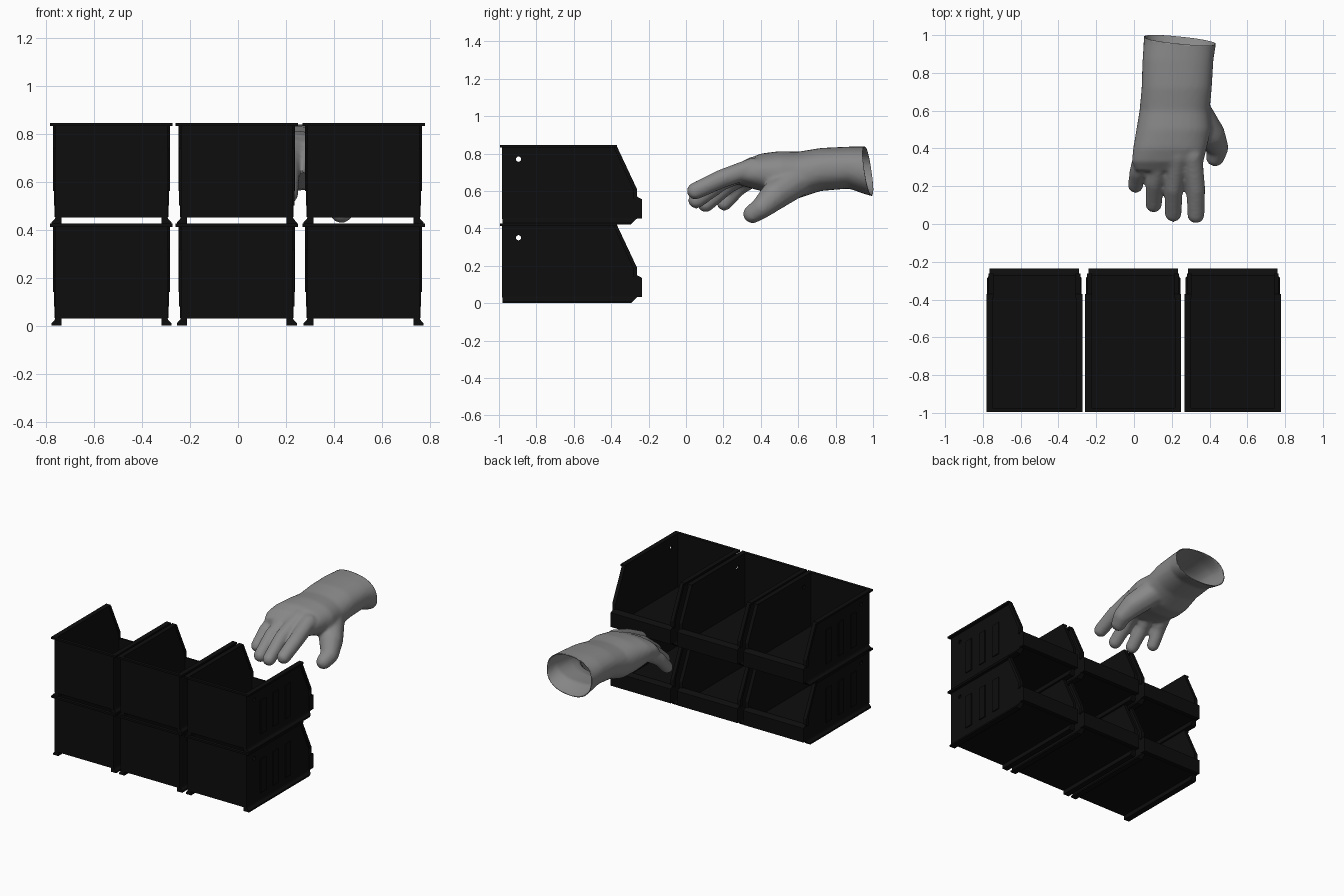
import bpy, bmesh, math
from mathutils import Vector, Matrix

cube = bpy.data.objects.get("Cube")
if cube:
    bpy.data.objects.remove(cube, do_unlink=True)


def material(name, value):
    mat = bpy.data.materials.new(name)
    mat.use_nodes = True
    colour = (value, value, value, 1)
    mat.diffuse_color = colour
    mat.node_tree.nodes["Principled BSDF"].inputs["Base Color"].default_value = colour
    return mat


black = material("black plastic", 0.004)
grey = material("grey glove", 0.25)


def add_object(name, mesh, mat, location=(0, 0, 0)):
    ob = bpy.data.objects.new(name, mesh)
    ob.location = location
    if not mesh.materials:
        mesh.materials.append(mat)
    bpy.context.collection.objects.link(ob)
    return ob


def prism(bm, outline, x0, x1, hole=None):
    """Extrude a (y, z) outline from x0 to x1, with an optional second loop as a hole."""
    edges = []
    for loop in [outline] + ([hole] if hole else []):
        vs = [bm.verts.new((x0, y, z)) for y, z in loop]
        edges += [bm.edges.new((a, b)) for a, b in zip(vs, vs[1:] + vs[:1])]
    if hole:
        filled = bmesh.ops.triangle_fill(bm, edges=edges, use_beauty=True)
        faces = [g for g in filled["geom"] if isinstance(g, bmesh.types.BMFace)]
    else:
        faces = [bm.faces.new(vs)]
    ext = bmesh.ops.extrude_face_region(bm, geom=faces, use_keep_orig=True)
    moved = [g for g in ext["geom"] if isinstance(g, bmesh.types.BMVert)]
    bmesh.ops.translate(bm, verts=moved, vec=(x1 - x0, 0, 0))


def box(bm, x0, x1, y0, y1, z0, z1):
    prism(bm, [(y0, z0), (y1, z0), (y1, z1), (y0, z1)], x0, x1)


# ---- Storage bin: open top and sloping open end towards +y ----
BACK, SLOPE, END, TOP = -0.985, -0.37, -0.262, 0.42
wall = [(BACK, 0.03), (BACK, TOP), (SLOPE, TOP), (END, 0.19), (END, 0.03)]
hole = [(-0.895 + 0.014 * math.cos(i * math.pi / 8),
         0.35 + 0.014 * math.sin(i * math.pi / 8)) for i in range(16)]
slope_edge = [(SLOPE, TOP), (END, 0.19), (END, 0.14),
              (END - 0.02, 0.14), (END - 0.02, 0.185), (SLOPE - 0.02, TOP)]
lip = [(-0.275, 0.033), (-0.235, 0.033), (-0.235, 0.135), (END, 0.15), (-0.275, 0.15)]
rail = [(0.208, 0), (0.208, 0.035), (0.233, 0.035), (0.236, 0.025), (0.25, 0.01), (0.25, 0)]

bm = bmesh.new()
box(bm, -0.232, 0.232, BACK, END, 0.03, 0.042)               # floor
box(bm, -0.232, 0.232, BACK, BACK + 0.012, 0.03, TOP)        # back wall
box(bm, -0.255, 0.255, -0.995, BACK + 0.012, 0.412, 0.425)   # back rim
prism(bm, lip, -0.237, 0.237)                                # low front lip
for s in (-1, 1):
    prism(bm, wall, s * 0.221, s * 0.233, hole)              # side wall
    box(bm, s * 0.221, s * 0.255, -0.99, SLOPE, 0.412, 0.425)  # side rim
    prism(bm, slope_edge, s * 0.218, s * 0.243)              # sloped rim
    for y in (-0.80, -0.66, -0.52):                          # side ribs
        box(bm, s * 0.23, s * 0.24, y - 0.03, y + 0.03, 0.08, 0.32)
    # foot rail with a slanted front end
    ends = [[bm.verts.new((s * x, y + (z if y > -0.5 else 0), z)) for x, z in rail]
            for y in (-0.98, -0.295)]
    for i in range(len(rail)):
        j = (i + 1) % len(rail)
        bm.faces.new((ends[0][i], ends[0][j], ends[1][j], ends[1][i]))
    for end in ends:
        bm.faces.new(end)
bmesh.ops.recalc_face_normals(bm, faces=bm.faces)
bin_mesh = bpy.data.meshes.new("storage_bin")
bm.to_mesh(bin_mesh)
bm.free()

for row, z in (("lower", 0), ("upper", TOP)):
    for side, x in (("right", -0.527), ("middle", -0.005), ("left", 0.523)):
        add_object(f"{row}_{side}_bin", bin_mesh, black, (x, 0, z))

# ---- Glove: palm and cuff loft plus tapered digits, fused together ----
# each section: y, centre x, half width, centre z, half height
sections = [(1.08, 0.25, 0.20, 0.70, 0.15), (0.96, 0.243, 0.192, 0.71, 0.128),
            (0.87, 0.233, 0.188, 0.725, 0.112), (0.72, 0.226, 0.186, 0.715, 0.115),
            (0.60, 0.215, 0.186, 0.685, 0.125), (0.50, 0.21, 0.198, 0.69, 0.123),
            (0.40, 0.19, 0.195, 0.70, 0.10), (0.33, 0.178, 0.19, 0.695, 0.076),
            (0.28, 0.18, 0.17, 0.68, 0.045)]
# each digit: path of x, y, z, radius
digits = [
    [(0.31, 0.36, 0.725, 0.056), (0.327, 0.19, 0.665, 0.052), (0.328, 0.05, 0.60, 0.048)],
    [(0.23, 0.36, 0.73, 0.056), (0.21, 0.19, 0.65, 0.05), (0.208, 0.055, 0.55, 0.046)],
    [(0.145, 0.37, 0.72, 0.056), (0.11, 0.22, 0.63, 0.049), (0.104, 0.105, 0.53, 0.046)],
    [(0.06, 0.40, 0.70, 0.056), (0.022, 0.28, 0.62, 0.047), (0.008, 0.205, 0.535, 0.043)],
    [(0.32, 0.60, 0.66, 0.09), (0.40, 0.48, 0.58, 0.082), (0.442, 0.405, 0.51, 0.06),
     (0.43, 0.355, 0.477, 0.052)],
]


def rounded(v):
    return math.copysign(abs(v) ** 0.85, v)


bm = bmesh.new()
rings = []
for y, cx, hw, cz, hh in sections:
    angles = [i * math.tau / 32 for i in range(32)]
    rings.append([bm.verts.new((cx + hw * rounded(math.cos(a)), y,
                                cz + hh * rounded(math.sin(a)))) for a in angles])
for a, b in zip(rings, rings[1:]):
    for i in range(32):
        j = (i + 1) % 32
        bm.faces.new((a[i], a[j], b[j], b[i]))
bm.faces.new(rings[0])
bm.faces.new(rings[-1])
bmesh.ops.recalc_face_normals(bm, faces=bm.faces)
for path in digits:
    for p, q in zip(path, path[1:]):
        for step in range(11):
            x, y, z, r = Vector(p).lerp(Vector(q), step / 10)
            bmesh.ops.create_icosphere(bm, subdivisions=2, radius=r,
                                       matrix=Matrix.Translation((x, y, z)))
mesh = bpy.data.meshes.new("glove_form")
bm.to_mesh(mesh)
bm.free()
form = add_object("glove_form", mesh, grey)
remesh = form.modifiers.new("fuse", "REMESH")
remesh.mode = "VOXEL"
remesh.voxel_size = 0.011
soften = form.modifiers.new("soften", "SMOOTH")
soften.factor = 0.5
soften.iterations = 7
depsgraph = bpy.context.evaluated_depsgraph_get()
glove_mesh = bpy.data.meshes.new_from_object(form.evaluated_get(depsgraph))
bpy.data.objects.remove(form, do_unlink=True)

# open the cuff with a slanted cut
bm = bmesh.new()
bm.from_mesh(glove_mesh)
bmesh.ops.bisect_plane(bm, geom=bm.verts[:] + bm.edges[:] + bm.faces[:],
                       plane_co=(0.24, 0.972, 0.71), plane_no=(0.1, 1, 0.14),
                       clear_outer=True)
bm.to_mesh(glove_mesh)
bm.free()
glove_mesh.materials.clear()
glove = add_object("glove", glove_mesh, grey)
shell = glove.modifiers.new("thickness", "SOLIDIFY")
shell.thickness = 0.005
shell.offset = -1
bpy.ops.object.select_all(action="DESELECT")
glove.select_set(True)
bpy.context.view_layer.objects.active = glove
bpy.ops.object.shade_smooth_by_angle(angle=math.radians(50))
